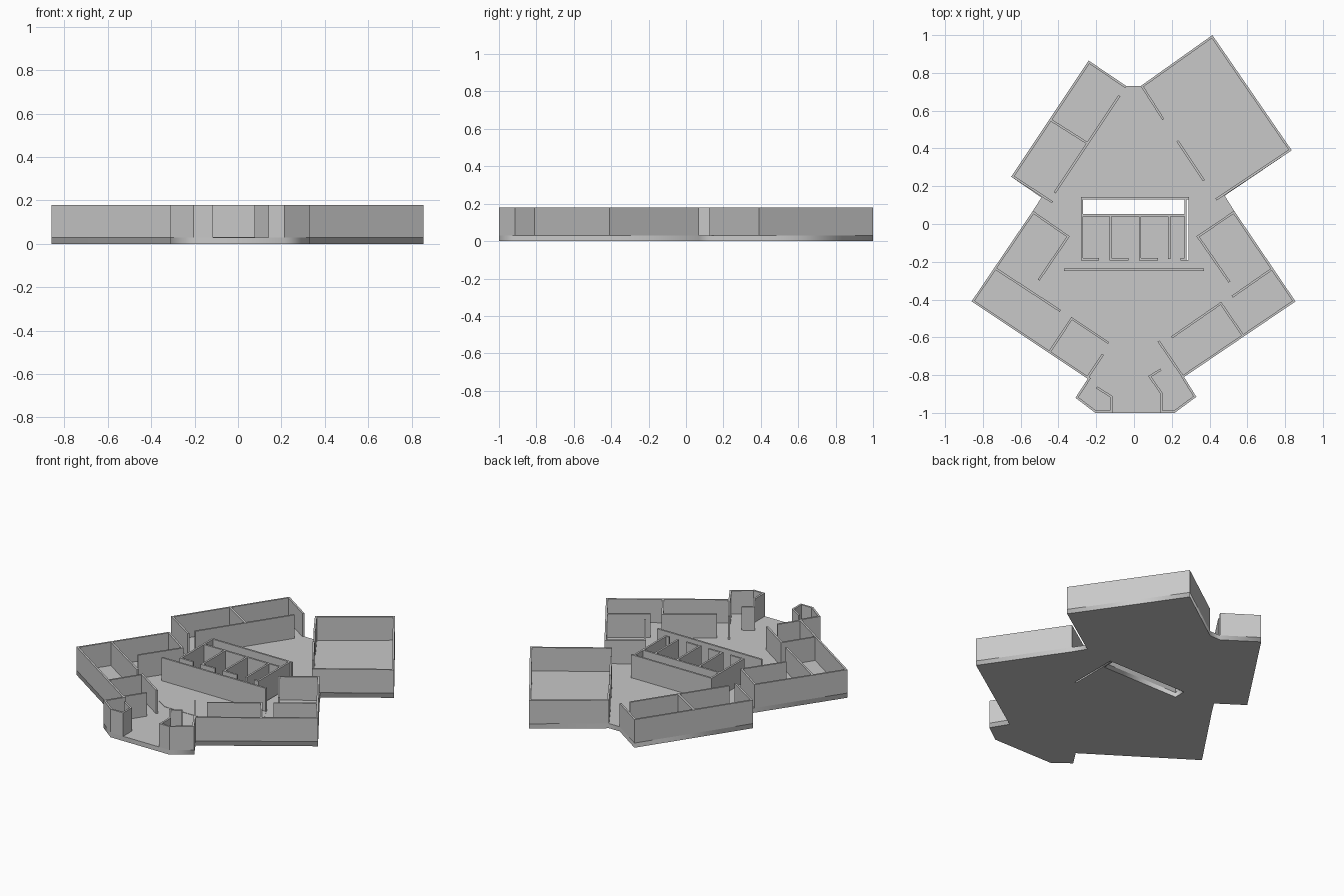
import bpy
import bmesh
from mathutils import Vector

cube = bpy.data.objects.get("Cube")
if cube:
    bpy.data.objects.remove(cube, do_unlink=True)

FLOOR = 0.03
TOP = 0.18
THICK = 0.012

plaster = bpy.data.materials.new("plain_grey")
plaster.use_nodes = True
grey = (0.58, 0.58, 0.58, 1.0)
plaster.diffuse_color = grey
plaster.node_tree.nodes["Principled BSDF"].inputs["Base Color"].default_value = grey


def add_object(name, mesh):
    mesh.materials.clear()
    mesh.materials.append(plaster)
    obj = bpy.data.objects.new(name, mesh)
    bpy.context.collection.objects.link(obj)
    return obj


def slab(name, outlines, bottom, top):
    """Flat plate from an outline; further outlines become holes."""
    curve = bpy.data.curves.new(name + "_profile", "CURVE")
    curve.dimensions = "2D"
    curve.fill_mode = "BOTH"
    curve.extrude = (top - bottom) / 2
    for outline in outlines:
        spline = curve.splines.new("POLY")
        spline.points.add(len(outline) - 1)
        for point, (x, y) in zip(spline.points, outline):
            point.co = (x, y, 0, 1)
        spline.use_cyclic_u = True
    helper = bpy.data.objects.new(name + "_helper", curve)
    bpy.context.collection.objects.link(helper)
    graph = bpy.context.evaluated_depsgraph_get()
    mesh = bpy.data.meshes.new_from_object(helper.evaluated_get(graph))
    bpy.data.objects.remove(helper, do_unlink=True)
    for vertex in mesh.vertices:
        vertex.co.z += (top + bottom) / 2
    return add_object(name, mesh)


def offset_path(path, distance):
    """Shift a path to its left, with mitred corners."""
    points = [Vector(p) for p in path]
    normals = []
    for a, b in zip(points, points[1:]):
        along = (b - a).normalized()
        normals.append(Vector((-along.y, along.x)))
    shifted = []
    for i, point in enumerate(points):
        before = normals[max(i - 1, 0)]
        after = normals[min(i, len(normals) - 1)]
        mitre = (before + after) / (1 + before.dot(after))
        shifted.append(point + mitre * distance)
    return shifted


def walls(name, paths, right, left):
    """Upright walls of constant thickness along each path."""
    bm = bmesh.new()
    for path in paths:
        sides = offset_path(path, right), offset_path(path, left)
        rings = []
        for a, b in zip(*sides):
            corners = (a, FLOOR), (b, FLOOR), (b, TOP), (a, TOP)
            rings.append([bm.verts.new((p.x, p.y, z)) for p, z in corners])
        for first, second in zip(rings, rings[1:]):
            for k in range(4):
                n = (k + 1) % 4
                bm.faces.new((first[k], first[n], second[n], second[k]))
        bm.faces.new(rings[0])
        bm.faces.new(rings[-1][::-1])
    bmesh.ops.recalc_face_normals(bm, faces=bm.faces)
    mesh = bpy.data.meshes.new(name)
    bm.to_mesh(mesh)
    bm.free()
    return add_object(name, mesh)


# Outer walls, each running counterclockwise with the rooms on the left
hall = [(0.437, 0.125), (0.835, 0.39), (0.415, 1), (0.035, 0.73), (0.15, 0.55)]
back_wing = [(-0.04, 0.73), (-0.24, 0.865), (-0.65, 0.25), (-0.435, 0.11)]
right_wing = [(-0.5, -0.3), (-0.34, -0.065), (-0.535, 0.07), (-0.86, -0.41),
              (-0.245, -0.82), (-0.31, -0.92), (-0.205, -1), (-0.115, -1),
              (-0.115, -0.91), (-0.195, -0.86)]
left_wing = [(0.14, -0.765), (0.075, -0.805), (0.14, -0.9), (0.14, -1),
             (0.215, -1), (0.33, -0.915), (0.265, -0.81), (0.855, -0.41),
             (0.53, 0.07), (0.33, -0.065), (0.5, -0.31)]
for name, path in (("hall_walls", hall), ("back_wing_walls", back_wing),
                   ("right_wing_walls", right_wing), ("left_wing_walls", left_wing)):
    walls(name, [path], 0, THICK)

# Floor slab with the open shaft and the narrow slot beside the core
footprint = (hall[1:4] + back_wing[:3] + [(-0.49, 0.14)] + right_wing[2:7]
             + left_wing[4:9] + [(0.48, 0.15)])
shaft = [(-0.27, 0.053), (0.27, 0.053), (0.27, 0.13), (-0.27, 0.13)]
slot = [(0.279, -0.19), (0.289, -0.19), (0.289, 0.13), (0.279, 0.13)]
slab("floor", [footprint, shaft, slot], 0, FLOOR)

# Floor panels behind and in front of the core
back_panel = [(-0.28, 0.14), (0.29, 0.14), (0.04, 0.5), (-0.035, 0.5)]
front_panel = [(-0.37, -0.24), (-0.435, -0.345), (-0.15, -0.53),
               (0.15, -0.53), (0.425, -0.345), (0.37, -0.24)]
slab("back_floor_panel", [back_panel], FLOOR, FLOOR + 0.002)
slab("front_floor_panel", [front_panel], FLOOR, FLOOR + 0.002)

# Room partitions
half = THICK / 2
walls("back_partitions", [
    [(-0.077, 0.68), (-0.42, 0.165)],
    [(-0.44, 0.55), (-0.25, 0.43)],
    [(0.23, 0.44), (0.37, 0.23)],
], -half, half)
walls("right_partitions", [
    [(-0.735, -0.235), (-0.39, -0.46)],
    [(-0.445, -0.675), (-0.33, -0.5), (-0.135, -0.63)],
    [(-0.165, -0.69), (-0.245, -0.81)],
], -half, half)
walls("left_partitions", [
    [(0.735, -0.235), (0.52, -0.385)],
    [(0.2, -0.6), (0.46, -0.42), (0.58, -0.595)],
    [(0.13, -0.62), (0.26, -0.81)],
], -half, half)

# Central core: small cells with door gaps, and the shaft behind them
front, middle, back = -0.186, 0.047, 0.136
core = [
    [(-0.185, front), (-0.275, front), (-0.275, back), (0.29, back)],
    [(-0.275, middle), (0.275, middle)],
    [(0.273, back), (0.273, front), (0.247, front)],
    [(0.187, middle), (0.187, front)],
]
for x in (-0.125, 0.032):
    core.append([(x, middle), (x, front), (x + 0.095, front)])
walls("core_walls", core, -half, half)

# Long screen in front of the core
walls("front_screen", [[(-0.37, -0.242), (0.37, -0.242)]], -half, half)
